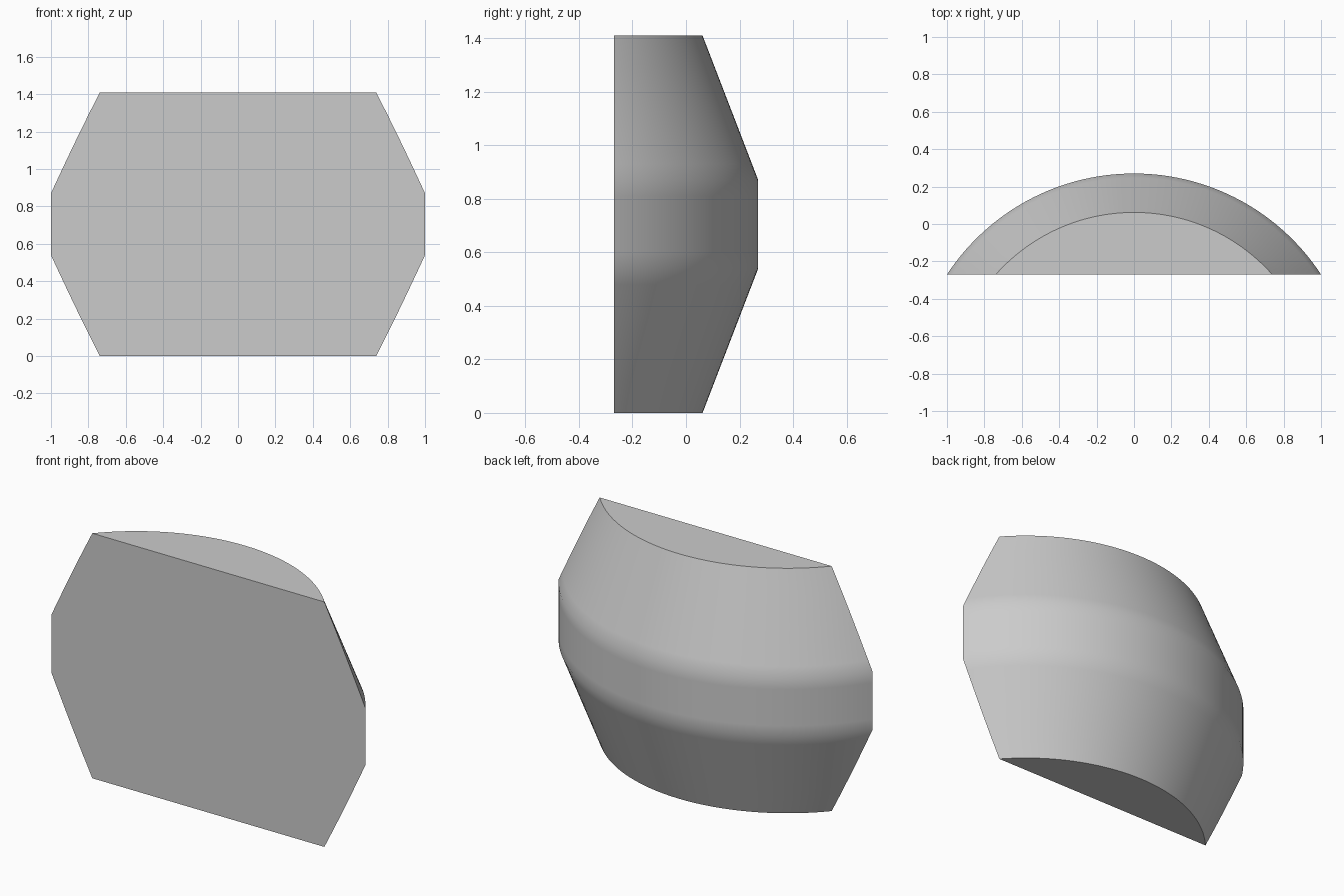
import bpy, bmesh, math

cube = bpy.data.objects.get("Cube")
if cube:
    bpy.data.objects.remove(cube, do_unlink=True)

# Barrel dimensions: the axis lies in front of the flat cut face
HEIGHT, BAND_LOW, BAND_HIGH = 1.41, 0.54, 0.87
R_END, R_BAND = 0.988, 1.196
FRONT_Y, AXIS_Y = -0.27, -0.926
SEGMENTS = 64


def radius(z):
    edge = min(z, HEIGHT - z)
    return R_END + (R_BAND - R_END) * min(edge / BAND_LOW, 1)


def arc(bm, z):
    """Row of vertices around the curved back at height z."""
    r = radius(z)
    half = math.acos((FRONT_Y - AXIS_Y) / r)
    angles = [half * (2 * i / SEGMENTS - 1) for i in range(SEGMENTS + 1)]
    return [bm.verts.new((r * math.sin(a), AXIS_Y + r * math.cos(a), z)) for a in angles]


# Levels: extra rows beside each bend keep the shading blend narrow
lower = [0, 0.12, 0.24, 0.36, 0.48, BAND_LOW, 0.6]
levels = lower + [HEIGHT - z for z in reversed(lower)]
levels[levels.index(HEIGHT - BAND_LOW)] = BAND_HIGH

bm = bmesh.new()
rows = [arc(bm, z) for z in levels]

# Curved back
for low, high in zip(rows, rows[1:]):
    for i in range(SEGMENTS):
        bm.faces.new((low[i], high[i], high[i + 1], low[i + 1]))

# Flat ends and flat front
bm.faces.new(rows[0])
bm.faces.new(rows[-1])
bm.faces.new([row[0] for row in rows] + [row[-1] for row in reversed(rows)])
bmesh.ops.recalc_face_normals(bm, faces=bm.faces)

mesh = bpy.data.meshes.new("barrel_segment")
bm.to_mesh(mesh)
bm.free()
body = bpy.data.objects.new("barrel_segment", mesh)
bpy.context.collection.objects.link(body)

# Plain grey
grey = bpy.data.materials.new("light_grey")
grey.use_nodes = True
color = (0.6, 0.6, 0.6, 1)
grey.diffuse_color = color
grey.node_tree.nodes["Principled BSDF"].inputs["Base Color"].default_value = color
mesh.materials.append(grey)

bpy.ops.object.select_all(action="DESELECT")
body.select_set(True)
bpy.context.view_layer.objects.active = body
bpy.ops.object.shade_smooth_by_angle(angle=math.radians(40))
